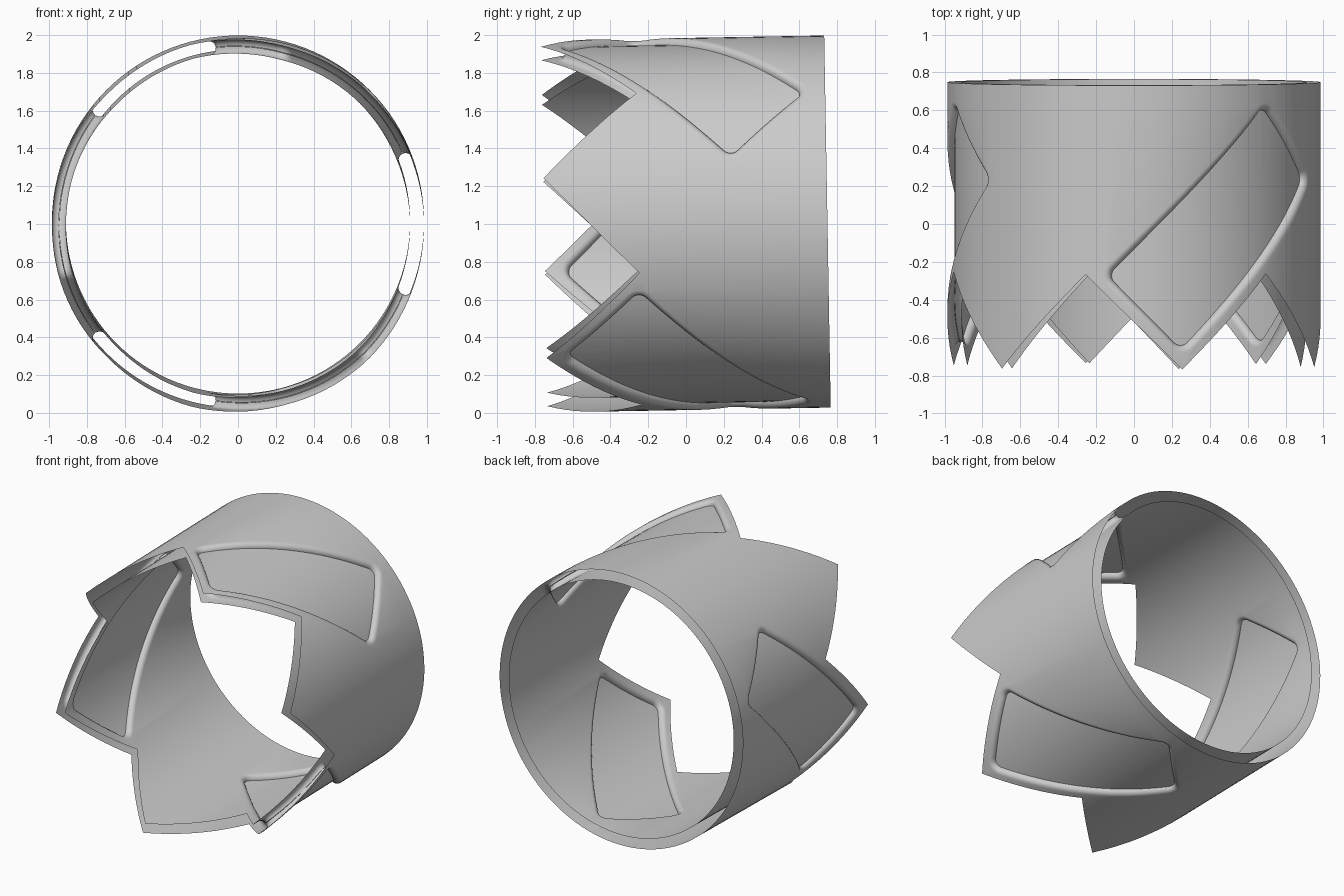
import bpy, bmesh, math
from mathutils import Vector

if "Cube" in bpy.data.objects:
    bpy.data.objects.remove(bpy.data.objects["Cube"])

R_OUT, R_IN = 0.985, 0.911       # two thin shells, open at both ends
DEPTH = (R_OUT - R_IN) / 2 - 0.001
Y0, LEN = -0.751, 1.50           # tooth tips and total length
CENTRE_Z, TILT = 1.0, math.radians(1.0)


def flat(a, b, z=0.0):
    """Diagonal coordinates -> unrolled sheet (60 degrees = 1 unit, length)."""
    return Vector(((a - b) / 2, (a + b) / 2, z))


def rounded_panel(grow, z):
    """Loop of a rounded rectangle lying at 45 degrees on the sheet."""
    s = math.sqrt(2)
    a0, a1, b0, b1 = 0.105 / s, 0.885 / s, 0.105 / s, 1.885 / s
    r = 0.05
    pts = []
    corners = [(a1 - r, b1 - r, 0), (a0 + r, b1 - r, 90),
               (a0 + r, b0 + r, 180), (a1 - r, b0 + r, 270)]
    for ca, cb, start in corners:
        for i in range(7):
            ang = math.radians(start + 15 * i)
            pts.append(flat((ca + (r + grow) * math.cos(ang)) * s,
                            (cb + (r + grow) * math.sin(ang)) * s, z))
    return pts


def sheet_third():
    """One third of the unrolled shell: two teeth and one recessed panel."""
    bm = bmesh.new()
    rim = [flat(*p) for p in [(0, 0), (1, 0), (1, -1), (2, -1),
                              (2, 2 * LEN - 2), (0, 2 * LEN), (0, 1)]]
    outline = [bm.verts.new(p) for p in rim]
    # rounded lip from the surface down to the panel
    loops = []
    for i in range(7):
        ph = math.radians(15 * i)
        loops.append([bm.verts.new(p) for p in rounded_panel(
            DEPTH * (1 - math.sin(ph)), DEPTH * (1 - math.cos(ph)))])
    edges = []
    for loop in (outline, loops[0]):
        edges += [bm.edges.new((loop[i], loop[(i + 1) % len(loop)]))
                  for i in range(len(loop))]
    bmesh.ops.triangle_fill(bm, use_beauty=True, edges=edges, normal=(0, 0, 1))
    for l0, l1 in zip(loops, loops[1:]):
        for i in range(len(l0)):
            j = (i + 1) % len(l0)
            if (l0[i].co - l0[j].co).length > 1e-6:
                bm.faces.new((l0[i], l0[j], l1[j], l1[i]))
    bm.faces.new(loops[-1])
    # slice every 3 degrees so the sheet can bend
    for k in range(-31, 32):
        bmesh.ops.bisect_plane(bm, geom=bm.verts[:] + bm.edges[:] + bm.faces[:],
                               dist=1e-5, plane_co=(k * 0.05, 0, 0),
                               plane_no=(1, 0, 0))
    bmesh.ops.recalc_face_normals(bm, faces=bm.faces[:])
    bm.normal_update()
    if sum(f.normal.z * f.calc_area() for f in bm.faces) < 0:
        bmesh.ops.reverse_faces(bm, faces=bm.faces[:])
    return bm


def make_shell(name, radius, sign):
    third = sheet_third()
    third.verts.index_update()
    bm = bmesh.new()
    for n in range(3):
        new = []
        for v in third.verts:
            th = math.radians(75 + 60 * v.co.x + 120 * n)
            r = radius - sign * v.co.z
            new.append(bm.verts.new((r * math.cos(th), Y0 + v.co.y,
                                     r * math.sin(th))))
        for f in third.faces:
            bm.faces.new([new[v.index] for v in f.verts])
    third.free()
    bmesh.ops.remove_doubles(bm, verts=bm.verts[:], dist=1e-4)
    if sign > 0:
        bmesh.ops.reverse_faces(bm, faces=bm.faces[:])
    me = bpy.data.meshes.new(name)
    bm.to_mesh(me)
    bm.free()
    ob = bpy.data.objects.new(name, me)
    bpy.context.collection.objects.link(ob)
    ob.location.z = CENTRE_Z
    ob.rotation_euler.x = TILT
    bpy.ops.object.select_all(action='DESELECT')
    ob.select_set(True)
    bpy.context.view_layer.objects.active = ob
    bpy.ops.object.shade_smooth_by_angle(angle=math.radians(35))


make_shell("outer_shell", R_OUT, 1)
make_shell("inner_shell", R_IN, -1)
